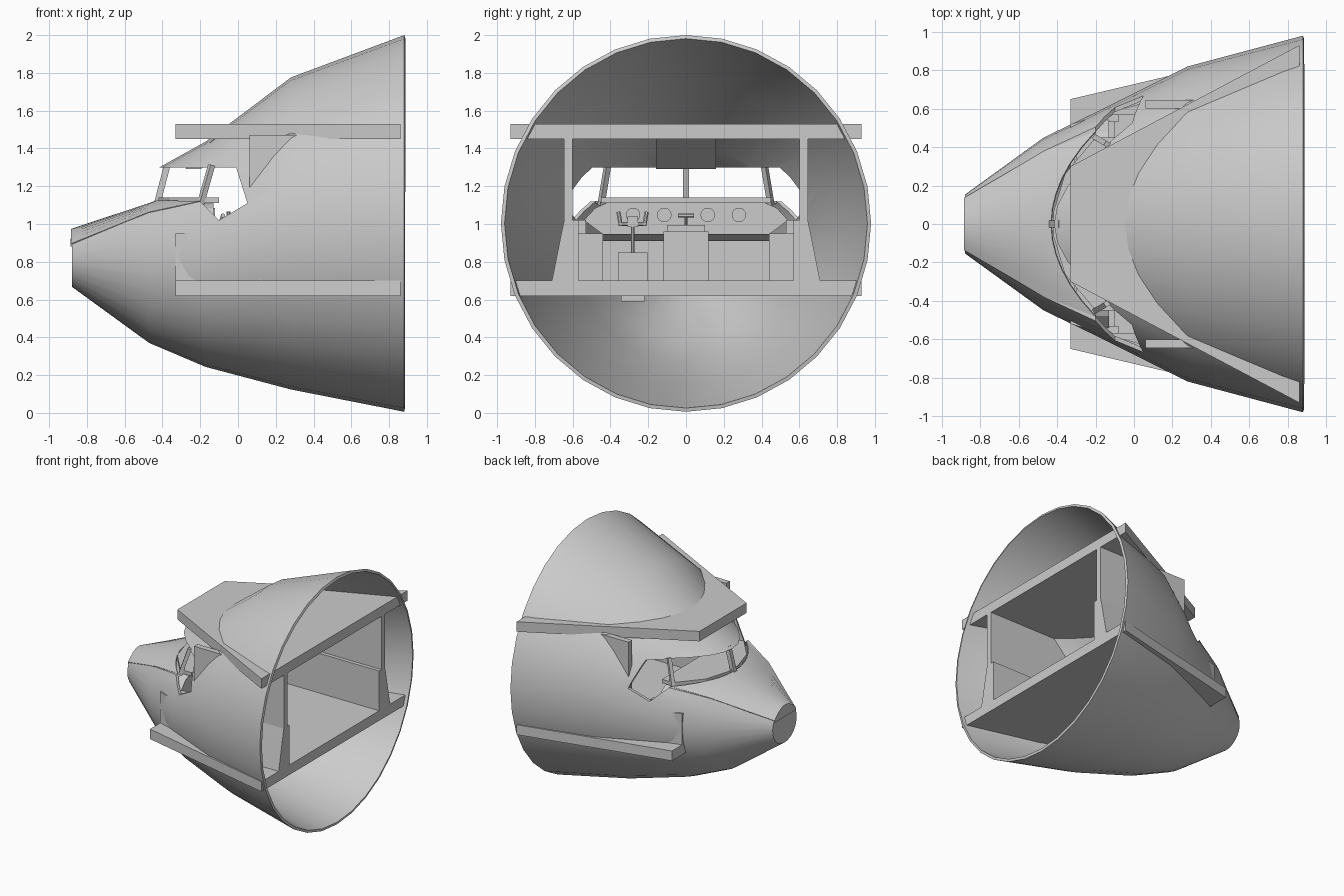
import bpy, bmesh, math
from mathutils import Vector

if "Cube" in bpy.data.objects:
    bpy.data.objects.remove(bpy.data.objects["Cube"])

grey = bpy.data.materials.new("plain grey")
grey.diffuse_color = (0.6, 0.6, 0.6, 1)
grey.use_nodes = True
grey.node_tree.nodes["Principled BSDF"].inputs["Base Color"].default_value = grey.diffuse_color


def make(name, verts, faces, smooth=False):
    me = bpy.data.meshes.new(name)
    me.from_pydata(verts, [], faces)
    bm = bmesh.new()
    bm.from_mesh(me)
    bmesh.ops.recalc_face_normals(bm, faces=bm.faces)
    bm.to_mesh(me)
    bm.free()
    me.materials.append(grey)
    ob = bpy.data.objects.new(name, me)
    bpy.context.collection.objects.link(ob)
    if smooth:
        smooth_shade(ob)
    return ob


def select(ob):
    bpy.ops.object.select_all(action='DESELECT')
    ob.select_set(True)
    bpy.context.view_layer.objects.active = ob


def smooth_shade(ob):
    select(ob)
    bpy.ops.object.shade_smooth_by_angle(angle=math.radians(30))


def apply(ob, kind, **settings):
    select(ob)
    mod = ob.modifiers.new(kind, kind)
    for k, v in settings.items():
        setattr(mod, k, v)
    bpy.ops.object.modifier_apply(modifier=mod.name)


def prism(name, pts, lo, hi, axis):
    """Extrude a 2D outline from lo to hi along one axis."""
    put = {'x': lambda a, b, t: (t, a, b), 'y': lambda a, b, t: (a, t, b),
           'z': lambda a, b, t: (a, b, t)}[axis]
    n = len(pts)
    verts = [put(a, b, t) for t in (lo, hi) for a, b in pts]
    faces = [list(range(n)), list(range(n, 2 * n))]
    faces += [(i, (i + 1) % n, (i + 1) % n + n, i + n) for i in range(n)]
    return make(name, verts, faces)


def box(name, x0, x1, y0, y1, z0, z1):
    return prism(name, [(x0, y0), (x1, y0), (x1, y1), (x0, y1)], z0, z1, 'z')


def rod(name, a, b, r, sides=8):
    a, b = Vector(a), Vector(b)
    q = (b - a).to_track_quat('Z', 'Y')
    ring = [q @ Vector((r * math.cos(2 * math.pi * (i + .5) / sides),
                        r * math.sin(2 * math.pi * (i + .5) / sides), 0)) for i in range(sides)]
    verts = [p + v for p in (a, b) for v in ring]
    faces = [list(range(sides)), list(range(sides, 2 * sides))]
    faces += [(i, (i + 1) % sides, (i + 1) % sides + sides, i + sides) for i in range(sides)]
    return make(name, verts, faces)


def mirrored(pts):
    return pts + [(x, -y) for x, y in reversed(pts)]


# fuselage shell: loft of 32-sided rings (x, centre z, half width, half height)
rings = [(-.88, .82, .153, .152), (-.47, .82, .45, .45), (-.17, .84, .595, .597),
         (.28, .95, .82, .826), (.88, 1.003, .98, .997)]
N = 32
verts = [(x, w * math.sin(2 * math.pi * i / N), c + h * math.cos(2 * math.pi * i / N))
         for x, c, w, h in rings for i in range(N)]
faces = [(r * N + i, r * N + (i + 1) % N, (r + 1) * N + (i + 1) % N, (r + 1) * N + i)
         for r in range(len(rings) - 1) for i in range(N)]
faces.append(list(range(N)))
shell = make("fuselage_shell", verts, faces)
# make sure normals point outward before thickening inward
if shell.data.polygons[-1].normal.x > 0:
    shell.data.flip_normals()
apply(shell, 'SOLIDIFY', thickness=.02, offset=-1)

# cut the windscreen and side windows out of the shell
cutter = prism("window_cutter", [(-1, .853), (-.47, 1.06), (-.2, 1.12), (-.1, 1.02),
               (.05, 1.11), (-.01, 1.3), (-1, 1.3)], -1.2, 1.2, 'y')
cutter.hide_render = True
apply(shell, 'BOOLEAN', object=cutter, operation='DIFFERENCE', solver='EXACT')
bpy.data.objects.remove(cutter)
smooth_shade(shell)

# nose hood: arched rows (centre x, edge x, half width, edge z, centre z)
rows = [(-.88, -.88, .135, .88, .88), (-.88, -.88, .135, .893, .97),
        (-.47, -.47, .375, 1.058, 1.105), (-.43, -.2, .48, 1.115, 1.12)]
M = 12
verts, faces = [], []
for xc, xe, w, ze, zt in rows:
    for i in range(M + 1):
        t = 2 * i / M - 1
        verts.append((xc + (xe - xc) * t * t, w * t, ze + (zt - ze) * (1 - t * t)))
for r in range(len(rows) - 1):
    for i in range(M):
        a = r * (M + 1) + i
        faces.append((a, a + 1, a + M + 2, a + M + 1))
hood = make("nose_hood", verts, faces)
apply(hood, 'SOLIDIFY', thickness=.012, offset=0)
smooth_shade(hood)

# window posts
rod("centre_window_post", (-.43, 0, 1.1), (-.375, 0, 1.31), .024, 4)
for s, side in ((-1, "left"), (1, "right")):
    rod(side + "_window_post", (-.2, s * .45, 1.1), (-.14, s * .415, 1.31), .02, 4)

# floor and ceiling decks, which poke out through the shell
prism("floor_deck", mirrored([(-.33, .65), (.86, .93)]), .62, .70, 'z')
prism("ceiling_deck", mirrored([(-.33, .30), (.86, .93)]), 1.45, 1.53, 'z')

for s, side in ((-1, "left"), (1, "right")):
    # cabin wall and lower side console
    box(side + "_cabin_wall", .06, .86, s * .6, s * .645, .70, 1.47)
    prism(side + "_side_console", [(x, s * y) for x, y in
          ((-.33, .44), (-.33, .52), (.15, .66), (.86, .66), (.86, .57), (-.1, .57), (-.1, .44))],
          .70, .95, 'z')
    prism(side + "_console_skirt", [(s * y, z) for y, z in
          ((.57, .70), (.71, .70), (.66, .95), (.645, 1.02), (.57, 1.02))], .12, .86, 'x')
    box(side + "_console_riser", -.14, -.08, s * .53, s * .57, .95, 1.02)

# instrument panel with glare shield and gauges
prism("instrument_panel", [(-.54, 1.02), (-.48, 1.085), (-.4, 1.12), (-.2, 1.135), (.2, 1.135),
      (.4, 1.12), (.48, 1.085), (.54, 1.02), (.44, .945), (-.44, .945)], -.2, -.13, 'x')
prism("glare_shield", mirrored([(-.42, .06), (-.36, .26), (-.2, .45), (-.1, .45)]), 1.11, 1.14, 'z')
prism("panel_underside", [(-.2, .91), (-.13, .95), (-.3, .95), (-.3, .91)], -.44, .44, 'y')
for i, y in enumerate((-.28, -.115, .115, .28)):
    rod("gauge_%d" % (i + 1), (-.131, y, 1.048), (-.122, y, 1.048), .038, 20)

# front bulkhead and overhead panel
box("front_bulkhead", -.33, -.31, -.46, .46, .68, .95)
prism("overhead_panel", [(-.28, 1.29), (-.2, 1.29), (.06, 1.45), (-.12, 1.46)], -.16, .16, 'y')

# centre pedestal and throttle
box("centre_pedestal", -.25, .0, -.12, .12, .70, .96)
box("pedestal_top", -.23, -.02, -.1, .1, .95, .995)
rod("throttle_lever", (-.1, 0, .98), (-.08, 0, 1.05), .01)
rod("throttle_grip", (-.08, -.042, 1.045), (-.08, .042, 1.045), .011)

# control column with its yoke and foot box
box("column_foot", -.12, .02, -.36, -.205, .70, .85)
box("column_foot_base", -.1, .0, -.345, -.22, .59, .72)
rod("control_column", (-.05, -.283, .84), (-.05, -.283, 1.02), .01)
rod("yoke_bar", (-.05, -.355, 1.0), (-.05, -.21, 1.0), .012)
box("yoke_hub", -.07, -.04, -.31, -.255, .985, 1.04)
for s, side in ((-1, "left"), (1, "right")):
    rod(side + "_yoke_grip", (-.05, -.283 + s * .062, .99), (-.05, -.283 + s * .075, 1.065), .012)
